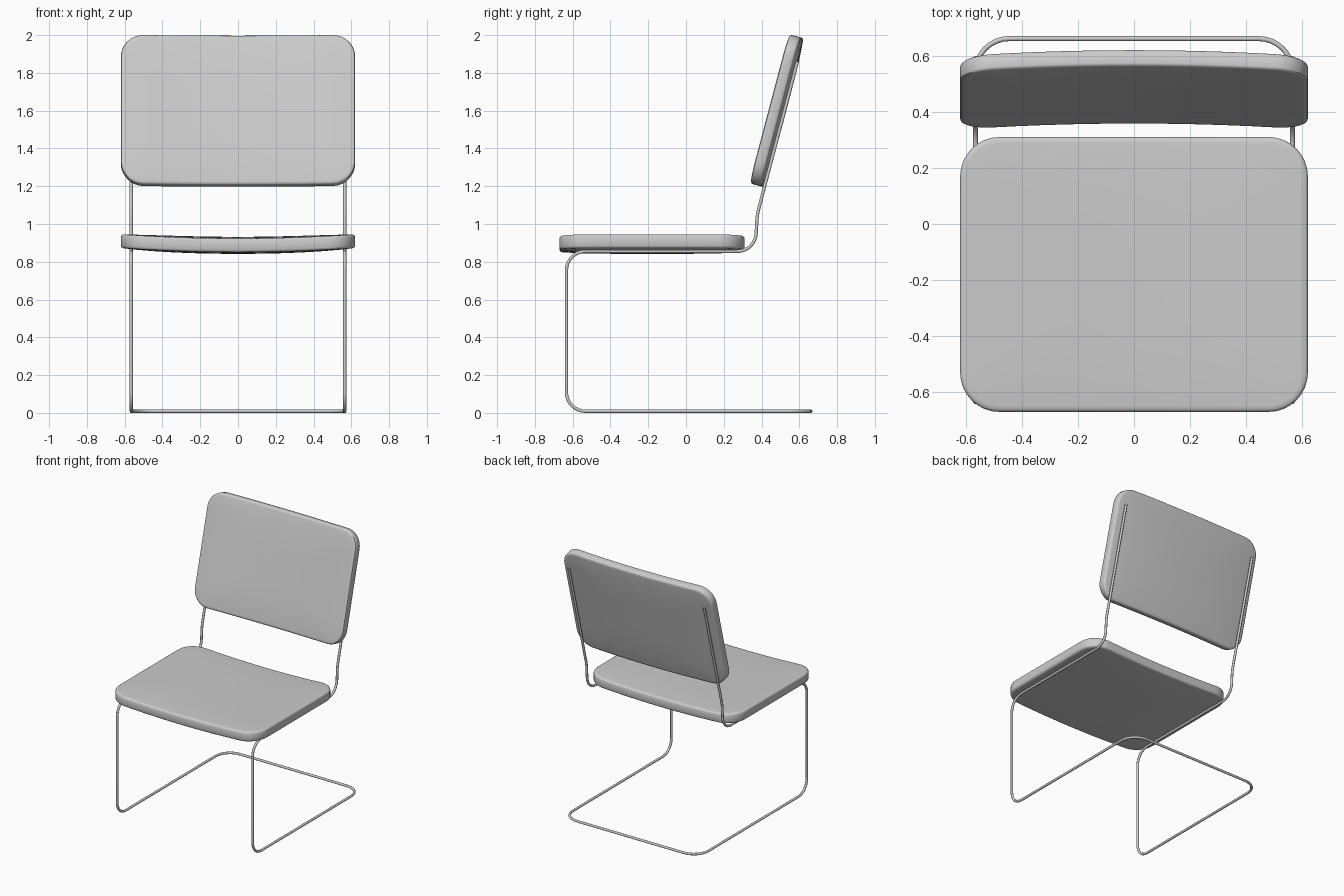
import bpy, bmesh, math
from mathutils import Vector, Matrix

if "Cube" in bpy.data.objects:
    bpy.data.objects.remove(bpy.data.objects["Cube"])


def rounded_rect(hx, hy, r, straight=12, arc=8):
    """Outline points of a rounded rectangle, counter-clockwise."""
    pts = []
    for k, (sx, sy) in enumerate([(1, 1), (-1, 1), (-1, -1), (1, -1)]):
        c = Vector((sx * (hx - r), sy * (hy - r)))
        for i in range(arc + 1):
            a = math.radians(90 * k + 90 * i / arc)
            pts.append(c + r * Vector((math.cos(a), math.sin(a))))
    out = []
    for i, p in enumerate(pts):
        q = pts[(i + 1) % len(pts)]
        n = straight if (i + 1) % (arc + 1) == 0 else 1
        out += [p.lerp(q, j / n) for j in range(n)]
    return out


def cushion(name, hx, hy, r, profile, dome, sag, matrix):
    """Padded panel: rings of a rounded outline, curved across its width."""
    bm = bmesh.new()
    inner = [0.9, 0.75, 0.55, 0.35, 0.15]
    rings = []

    def ring(inset, z, scale=1.0):
        pts = rounded_rect(hx - inset, hy - inset, r - inset)
        rings.append([bm.verts.new((p.x * scale, p.y * scale,
                                    z + sag * (p.x * scale / hx) ** 2)) for p in pts])

    inset0, z0 = profile[0]
    for s in reversed(inner):
        ring(inset0, -z0 - dome * (1 - s ** 4), s)
    for inset, z in profile:
        ring(inset, -z)
    for inset, z in reversed(profile):
        ring(inset, z)
    for s in inner:
        ring(inset0, z0 + dome * (1 - s ** 4), s)
    for a, b in zip(rings, rings[1:]):
        n = len(a)
        for i in range(n):
            j = (i + 1) % n
            bm.faces.new((a[i], a[j], b[j], b[i]))
    # close both centres
    for loop, sign in ((rings[0], -1), (rings[-1], 1)):
        c = bm.verts.new((0, 0, sign * (z0 + dome)))
        for i in range(len(loop)):
            bm.faces.new((loop[i], loop[(i + 1) % len(loop)], c))
    bmesh.ops.recalc_face_normals(bm, faces=bm.faces)
    bm.transform(matrix)
    me = bpy.data.meshes.new(name)
    bm.to_mesh(me)
    bm.free()
    finish(bpy.data.objects.new(name, me), 35)


def finish(ob, angle):
    if ob.name not in bpy.context.collection.objects:
        bpy.context.collection.objects.link(ob)
    bpy.ops.object.select_all(action='DESELECT')
    ob.select_set(True)
    bpy.context.view_layer.objects.active = ob
    if ob.type == 'CURVE':
        bpy.ops.object.convert(target='MESH')
    bpy.ops.object.shade_smooth_by_angle(angle=math.radians(angle))


def fillet(corners, steps=8):
    """Round each corner (point, radius) of a path with an arc."""
    pts = [Vector(p) for p, _ in corners]
    out = [pts[0]]
    for i in range(1, len(pts) - 1):
        p, r = pts[i], corners[i][1]
        u, v = (pts[i - 1] - p).normalized(), (pts[i + 1] - p).normalized()
        half = u.angle(v) / 2
        centre = p + (u + v).normalized() * (r / math.sin(half))
        a = p + u * (r / math.tan(half)) - centre
        b = p + v * (r / math.tan(half)) - centre
        for k in range(steps + 1):
            t = k / steps
            out.append(centre + a.normalized().slerp(b.normalized(), t) * r)
    return out + [pts[-1]]


# Seat cushion
cushion("seat", 0.62, 0.49, 0.14,
        [(0.022, 0.037), (0.010, 0.036), (0.003, 0.031), (0, 0.024)],
        0.008, 0.022, Matrix.Translation((0, -0.18, 0.887)))

# Backrest cushion, leaning back
tilt = math.radians(14.8)
cushion("backrest", 0.62, 0.408, 0.12,
        [(0.020, 0.031), (0.010, 0.030), (0.003, 0.026), (0, 0.020)],
        0.009, 0.022,
        Matrix.Translation((0, 0.489, 1.597)) @ Matrix.Rotation(math.pi / 2 - tilt, 4, 'X'))

# Cantilever tube frame: one continuous path from back to back
R, X = 0.009, 0.565
side = [((0.590, 1.86), 0), ((0.377, 1.05), 0.3), ((0.366, 0.855), 0.1),
        ((-0.633, 0.855), 0.1), ((-0.633, R), 0.1), ((0.661, R), 0.12)]
half = [((X, y, z), r) for (y, z), r in side]
path = fillet(half + [((-x, y, z), r) for (x, y, z), r in reversed(half)])
cu = bpy.data.curves.new("tube_frame", 'CURVE')
cu.dimensions = '3D'
cu.bevel_depth = R
cu.bevel_resolution = 3
cu.use_fill_caps = True
sp = cu.splines.new('POLY')
sp.points.add(len(path) - 1)
for pt, co in zip(sp.points, path):
    pt.co = (*co, 1)
finish(bpy.data.objects.new("tube_frame", cu), 50)
